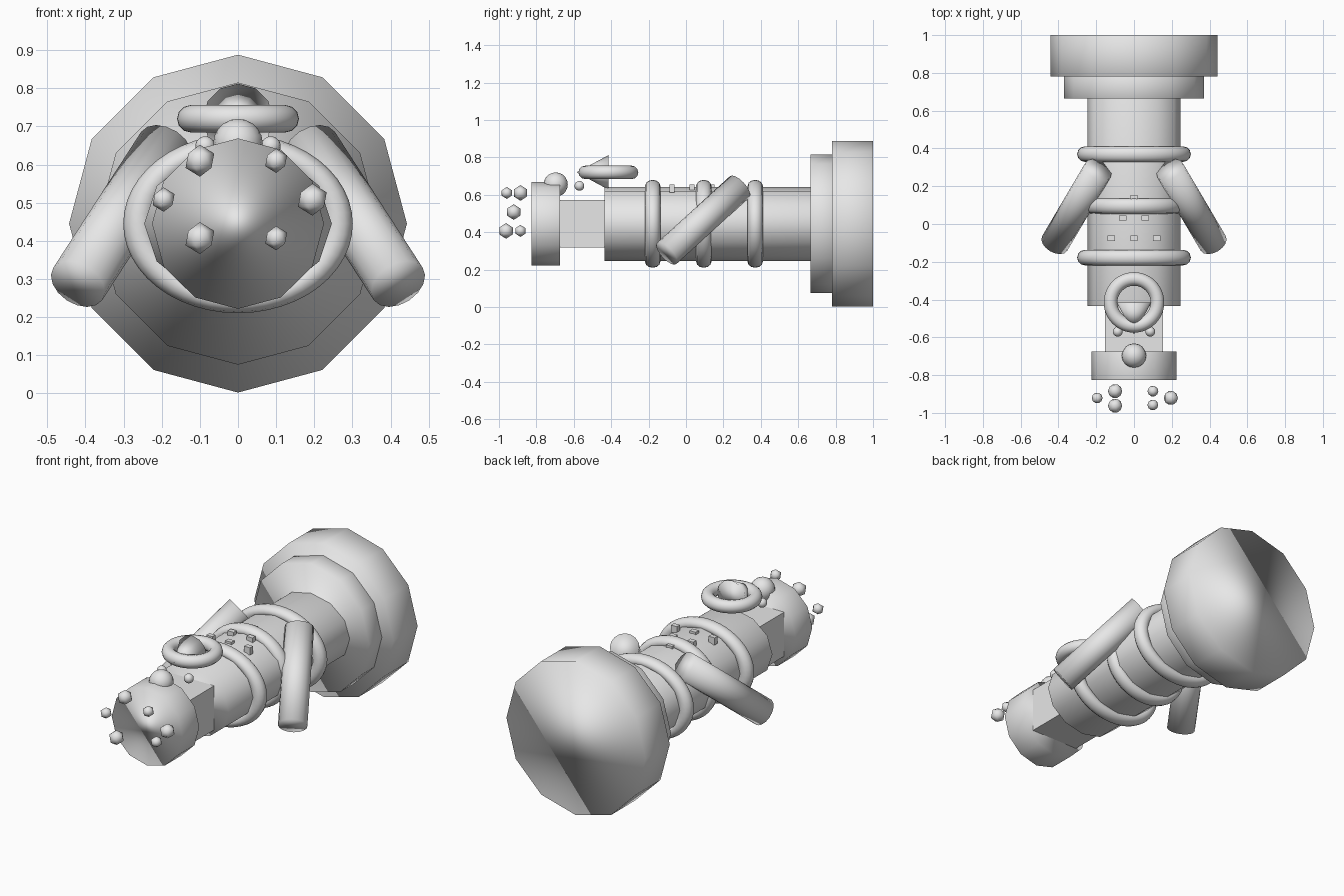
import bpy
from math import pi
from mathutils import Vector

if "Cube" in bpy.data.objects:
    bpy.data.objects.remove(bpy.data.objects["Cube"])

grey = bpy.data.materials.new("plain grey")
grey.diffuse_color = (0.8, 0.8, 0.8, 1)
grey.use_nodes = True
grey.node_tree.nodes["Principled BSDF"].inputs["Base Color"].default_value = grey.diffuse_color
CZ = 0.445  # height of the long axis


def finish(name, smooth=True, scale=(1, 1, 1)):
    ob = bpy.context.object
    ob.name = name
    ob.scale = scale
    ob.data.materials.append(grey)
    if smooth:
        bpy.ops.object.shade_smooth()
    return ob


def drum(name, y0, y1, rx, rz, sides=12):
    """Cylinder along y with a vertex at its top."""
    bpy.ops.mesh.primitive_cylinder_add(vertices=sides, radius=1, depth=y1 - y0,
                                        location=(0, (y0 + y1) / 2, CZ), rotation=(pi / 2, 0, 0))
    return finish(name, scale=(rx, rz, 1))


def rod(name, a, b, r):
    a, b = Vector(a), Vector(b)
    d = b - a
    bpy.ops.mesh.primitive_cylinder_add(vertices=16, radius=r, depth=d.length, location=(a + b) / 2,
                                        rotation=d.to_track_quat('Z', 'Y').to_euler())
    return finish(name)


def ring(name, loc, major, minor, rot=(0, 0, 0), scale=(1, 1, 1)):
    bpy.ops.mesh.primitive_torus_add(major_segments=48, minor_segments=12, major_radius=major,
                                     minor_radius=minor, location=loc, rotation=rot)
    return finish(name, scale=scale)


def box(name, loc, size):
    bpy.ops.mesh.primitive_cube_add(size=1, location=loc)
    return finish(name, False, size)


def ball(name, loc, r):
    bpy.ops.mesh.primitive_uv_sphere_add(segments=16, ring_count=10, radius=r, location=loc)
    return finish(name)


# Stepped base discs, body, neck and head along the y axis
drum("base_disc", 0.78, 1.0, 0.443, 0.443)
drum("inner_disc", 0.665, 0.79, 0.37, 0.37)
drum("body", -0.435, 0.67, 0.246, 0.198)
box("neck", (0, -0.55, CZ), (0.306, 0.28, 0.254))
drum("head", -0.826, -0.674, 0.2255, 0.2235)

# Rings around the body
for i, (y, sx) in enumerate([(-0.178, 1), (0.095, 0.877), (0.37, 1)]):
    ring(f"body_ring_{i}", (0, y, CZ), 0.26, 0.041, (pi / 2, 0, 0), (sx, 0.78, 1))

# Arms
for s, side in ((-1, "left"), (1, "right")):
    rod(f"{side}_arm", (s * 0.19, 0.287, 0.643), (s * 0.42, -0.103, 0.287), 0.077)

# Top ring with a cone inside it
ring("top_ring", (0, -0.415, 0.72), 0.124, 0.036)
bpy.ops.mesh.primitive_cone_add(vertices=12, radius1=0.092, radius2=0, depth=0.17,
                                location=(0, -0.5, 0.72), rotation=(pi / 2, 0, 0))
finish("top_cone")

# Nose and eyes on top of the head
ball("nose", (0, -0.697, 0.655), 0.065)
for s, side in ((-1, "left"), (1, "right")):
    ball(f"{side}_eye", (s * 0.086, -0.57, 0.648), 0.026)

# Faceted beads floating ahead of the head
for i, (x, y, z, r) in enumerate([
        (-0.1, -0.885, 0.61, 0.042), (0.1, -0.958, 0.61, 0.032),
        (-0.195, -0.921, 0.508, 0.032), (0.195, -0.921, 0.508, 0.042),
        (-0.1, -0.962, 0.407, 0.042), (0.1, -0.885, 0.407, 0.032)]):
    bpy.ops.mesh.primitive_ico_sphere_add(subdivisions=1, radius=r, location=(x, y, z))
    finish(f"bead_{i}")

# Triangle of small studs on the back of the body
for row, y in enumerate((-0.075, 0.032, 0.139)):
    n = 3 - row
    for k in range(n):
        x = (k - (n - 1) / 2) * 0.12
        box(f"stud_{row}_{k}", (x, y, 0.633), (0.038, 0.028, 0.042))
